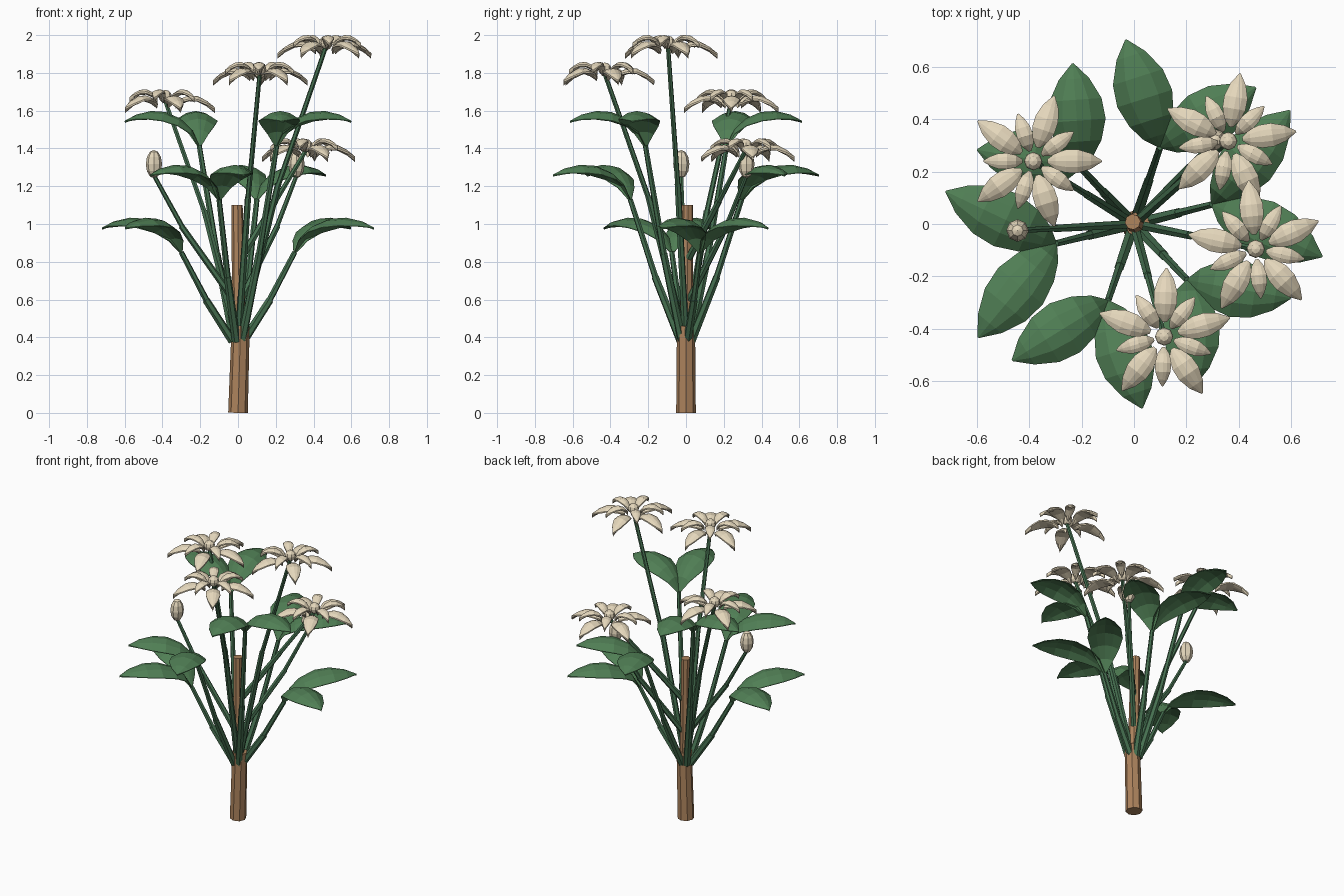
import bpy, bmesh, math
from mathutils import Vector, Matrix

if "Cube" in bpy.data.objects:
    bpy.data.objects.remove(bpy.data.objects["Cube"])


def material(name, rgb):
    m = bpy.data.materials.new(name)
    m.diffuse_color = (*rgb, 1)
    m.use_nodes = True
    m.node_tree.nodes["Principled BSDF"].inputs["Base Color"].default_value = m.diffuse_color
    return m


BARK = material("bark", (0.42, 0.23, 0.11))
STEM = material("stem_green", (0.06, 0.16, 0.08))
LEAF = material("leaf_green", (0.08, 0.21, 0.09))
CREAM = material("cream", (0.78, 0.68, 0.50))


def finish(name, bm, mat):
    bmesh.ops.recalc_face_normals(bm, faces=bm.faces)
    me = bpy.data.meshes.new(name)
    bm.to_mesh(me)
    bm.free()
    me.materials.append(mat)
    ob = bpy.data.objects.new(name, me)
    bpy.context.collection.objects.link(ob)
    return ob


def add_rod(bm, a, b, r1, r2, sides=6):
    a, b = Vector(a), Vector(b)
    d = b - a
    rot = d.to_track_quat('Z', 'Y').to_matrix().to_4x4()
    bmesh.ops.create_cone(bm, cap_ends=True, segments=sides, radius1=r1, radius2=r2,
                          depth=d.length, matrix=Matrix.Translation((a + b) / 2) @ rot)


def add_blade(bm, origin, angle, profile, thick, curl):
    """Pointed closed blade; profile rows are (distance, height, half width)."""
    frame = Matrix.Translation(origin) @ Matrix.Rotation(angle, 4, 'Z')
    top, low = [], []
    for x, z, w in profile:
        up, down = [], []
        for k in (-1, -0.5, 0, 0.5, 1):
            edge = z + curl * w * k * k
            up.append(bm.verts.new(frame @ Vector((x, k * w, edge))))
            t = thick * (1 - 0.7 * k * k)
            down.append(bm.verts.new(frame @ Vector((x, k * w, edge - t))))
        top.append(up)
        low.append(down)
    n = len(profile)
    for i in range(n - 1):
        for g in (top, low):
            for k in range(4):
                bm.faces.new((g[i][k], g[i + 1][k], g[i + 1][k + 1], g[i][k + 1]))
        for k in (0, 4):
            bm.faces.new((top[i][k], top[i + 1][k], low[i + 1][k], low[i][k]))
    for i in (0, n - 1):
        for k in range(4):
            bm.faces.new((top[i][k], top[i][k + 1], low[i][k + 1], low[i][k]))


def stalk(name, start, end, bend, radius, rise=0.5):
    # thicker lower part, thinner upper part, with a small joint between
    a, b = Vector(start), Vector(end)
    mid = a.lerp(b, rise)
    mid.x, mid.y = a.x + (b.x - a.x) * bend, a.y + (b.y - a.y) * bend
    bm = bmesh.new()
    add_rod(bm, a, mid + (mid - a).normalized() * 0.02, radius * 1.15, radius)
    add_rod(bm, mid, b, radius * 0.85, radius * 0.7)
    finish(name, bm, STEM)


# Woody trunk: thick foot and thin leader
bm = bmesh.new()
add_rod(bm, (0, 0, 0), (0.014, 0, 0.46), 0.052, 0.048, 8)
finish("trunk_lower", bm, BARK)
bm = bmesh.new()
add_rod(bm, (0.005, 0, 0.4), (-0.005, 0.008, 1.1), 0.036, 0.03, 8)
finish("trunk_upper", bm, BARK)

# Leaf stalks: three tiers, mirrored through the trunk, two leaves each
LEAF_SHAPE = [(0, 0, 0.008), (0.10, 0.48, 0.052), (0.25, 0.80, 0.088), (0.45, 1.0, 0.11),
              (0.65, 1.03, 0.10), (0.85, 0.92, 0.058), (1.0, 0.74, 0.003)]
TIERS = [(0.30, 0.075, 0.85, 0.465), (0.10, 0.295, 1.13, 0.43), (-0.205, 0.215, 1.415, 0.40)]
for t, (x, y, z, length) in enumerate(TIERS):
    for s in (1, -1):
        end = Vector((s * x, s * y, z))
        flat = Vector((s * x, s * y, 0)).normalized()
        stalk(f"leaf_stalk_{t}_{s}", flat * 0.03 + Vector((0, 0, 0.38)), end, 0.48, 0.02, 0.43)
        heading = math.atan2(s * y, s * x) + math.radians(-1.5)
        for side in (-1, 1):
            bm = bmesh.new()
            prof = [(u * length, h * 0.178, w) for u, h, w in LEAF_SHAPE]
            add_blade(bm, end, heading + side * math.radians(38), prof, 0.012, -0.42)
            finish(f"leaf_{t}_{s}_{side}", bm, LEAF)

# Flowers: five outer and five inner petals round a button
OUTER = [(0.055, 0.012, 0.008), (0.085, 0.035, 0.031), (0.125, 0.05, 0.044),
         (0.17, 0.048, 0.045), (0.22, 0.022, 0.03), (0.262, -0.012, 0.003)]
INNER = [(0.04, 0.035, 0.006), (0.065, 0.066, 0.023), (0.10, 0.083, 0.031),
         (0.135, 0.08, 0.029), (0.165, 0.063, 0.018), (0.19, 0.042, 0.003)]
# position and height where each stalk leaves the trunk
FLOWERS = [(-0.385, 0.24, 1.63, 0.45), (0.36, 0.317, 1.37, 0.82),
           (0.115, -0.43, 1.775, 0.45), (0.465, -0.095, 1.917, 0.45)]
for i, (x, y, z, root) in enumerate(FLOWERS):
    p = Vector((x, y, z))
    bend = 0.42 if root < 0.5 else 0.5
    stalk(f"flower_stalk_{i}", (x * 0.05, y * 0.05, root), p + Vector((0, 0, 0.02)), bend, 0.017)
    bm = bmesh.new()
    for k in range(5):
        a = math.radians(8 * i + 72 * k)
        add_blade(bm, p, a, OUTER, 0.03, -0.4)
        add_blade(bm, p, a + math.radians(36), INNER, 0.028, -0.4)
    finish(f"flower_petals_{i}", bm, CREAM)
    bm = bmesh.new()
    bmesh.ops.create_uvsphere(bm, u_segments=8, v_segments=6, radius=0.035,
                              matrix=Matrix.Translation(p + Vector((0, 0, 0.045))))
    finish(f"flower_button_{i}", bm, CREAM)

# Closed buds
for i, pos in enumerate([(-0.445, -0.025, 1.317), (0.31, 0.32, 1.317)]):
    p = Vector(pos)
    stalk(f"bud_stalk_{i}", (p.x * 0.02, p.y * 0.02, 0.58), p - Vector((0, 0, 0.06)),
          0.64, 0.016, 0.58)
    bm = bmesh.new()
    bmesh.ops.create_uvsphere(bm, u_segments=8, v_segments=6, radius=1,
                              matrix=Matrix.Translation(p) @ Matrix.Diagonal((0.043, 0.043, 0.075, 1)))
    finish(f"bud_{i}", bm, CREAM)
